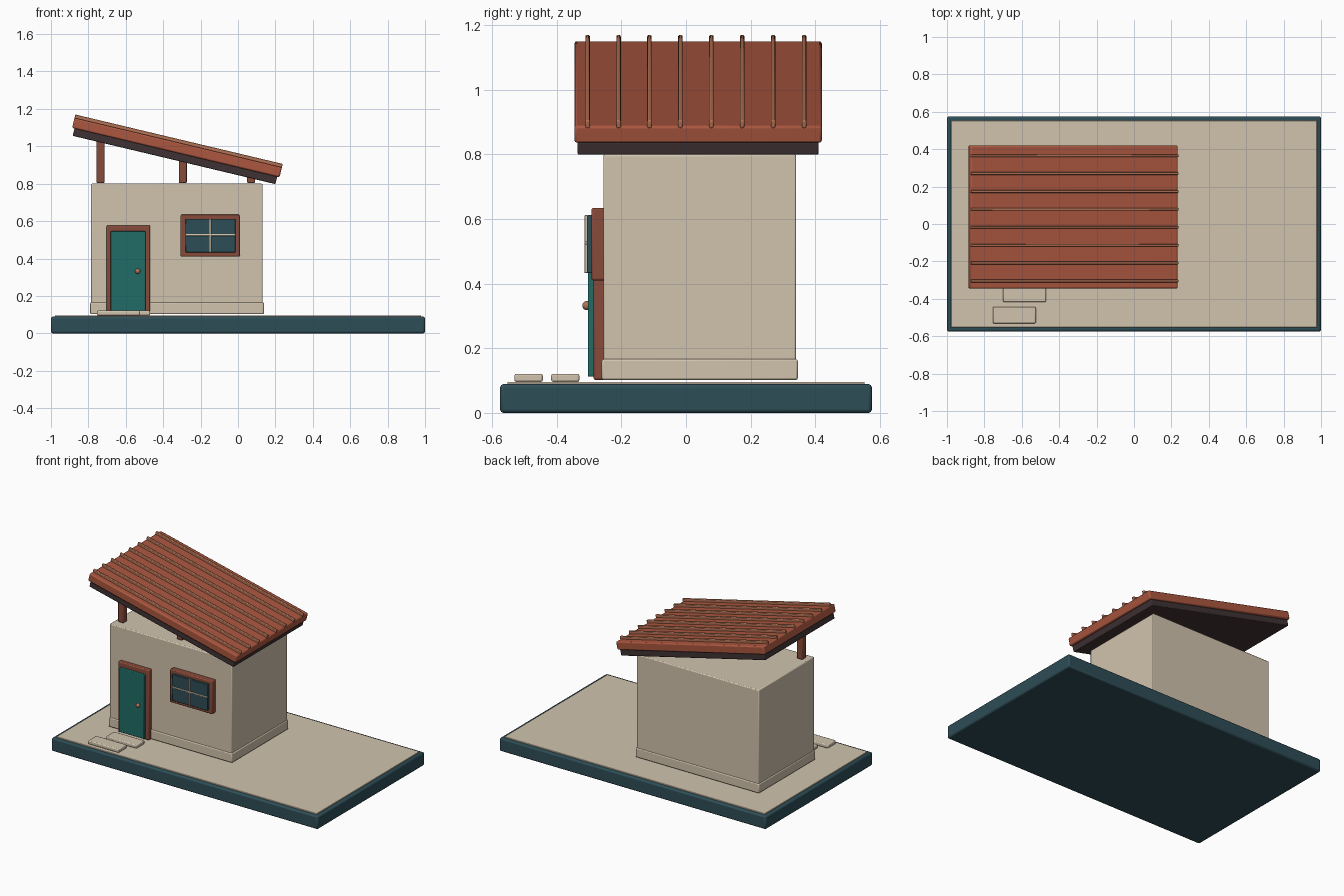
import bpy
import math
from mathutils import Matrix, Vector

if "Cube" in bpy.data.objects:
    bpy.data.objects.remove(bpy.data.objects["Cube"], do_unlink=True)


def material(name, rgb):
    mat = bpy.data.materials.new(name)
    mat.use_nodes = True
    mat.diffuse_color = (*rgb, 1)
    mat.node_tree.nodes["Principled BSDF"].inputs["Base Color"].default_value = (*rgb, 1)
    return mat


plaster = material("warm plaster", (0.64, 0.55, 0.42))
slate = material("dark slate", (0.027, 0.075, 0.095))
teal = material("teal paint", (0.015, 0.15, 0.135))
wood = material("brown wood", (0.25, 0.07, 0.042))
clay = material("clay red", (0.41, 0.095, 0.05))
copper = material("copper trim", (0.45, 0.17, 0.09))
under = material("dark eave", (0.05, 0.032, 0.034))


def smooth(obj):
    bpy.ops.object.select_all(action="DESELECT")
    obj.select_set(True)
    bpy.context.view_layer.objects.active = obj
    bpy.ops.object.shade_smooth_by_angle(angle=math.radians(35))


def box(name, x, y, z, mat, bevel=0.006, frame=None):
    """Bevelled box from its (min, max) range on each axis, optionally in a tilted frame."""
    ranges = (x, y, z)
    centre = Vector([(a + b) / 2 for a, b in ranges])
    size = Vector([b - a for a, b in ranges])
    bpy.ops.mesh.primitive_cube_add(size=1)
    obj = bpy.context.object
    obj.name = name
    obj.data.transform(Matrix.Diagonal((*size, 1)))
    obj.matrix_world = (frame or Matrix()) @ Matrix.Translation(centre)
    obj.data.materials.append(mat)
    if bevel:
        mod = obj.modifiers.new("soft edges", "BEVEL")
        mod.width = min(bevel, min(size) * 0.3)
        mod.segments = 2
    smooth(obj)
    return obj


# Ground
box("base", (-1, 1), (-0.575, 0.575), (0, 0.089), slate, 0.01)
box("yard", (-0.978, 0.978), (-0.553, 0.553), (0.08, 0.096), plaster, 0.003)

# Walls
box("walls", (-0.785, 0.132), (-0.256, 0.341), (0.104, 0.8), plaster)
box("plinth", (-0.79, 0.138), (-0.261, 0.346), (0.102, 0.166), plaster)

# Stepping stones
box("inner_step", (-0.7, -0.47), (-0.417, -0.33), (0.096, 0.121), plaster)
box("outer_step", (-0.755, -0.525), (-0.531, -0.443), (0.096, 0.121), plaster)

# Door
box("door_frame", (-0.702, -0.47), (-0.286, -0.25), (0.102, 0.577), wood)
box("door", (-0.681, -0.495), (-0.304, -0.28), (0.112, 0.546), teal, 0.004)
bpy.ops.mesh.primitive_uv_sphere_add(segments=20, ring_count=12, radius=0.014,
                                     location=(-0.536, -0.307, 0.332))
knob = bpy.context.object
knob.name = "door_knob"
knob.data.materials.append(copper)
smooth(knob)

# Window
box("window_frame", (-0.307, 0.01), (-0.293, -0.25), (0.41, 0.634), wood)
box("window_glass", (-0.281, -0.014), (-0.307, -0.285), (0.433, 0.612), slate, 0.003)
box("upright_bar", (-0.153, -0.143), (-0.314, -0.305), (0.433, 0.612), plaster, 0.002)
box("cross_bar", (-0.281, -0.014), (-0.314, -0.305), (0.521, 0.531), plaster, 0.002)

# Roof, built flat in a frame tilted down towards +x
tilt = math.radians(13.4)
roof = Matrix.Translation((-0.326, 0.0375, 0.993)) @ Matrix.Rotation(tilt, 4, "Y")
box("roof_slab", (-0.57, 0.57), (-0.383, 0.383), (-0.0275, 0.0275), clay, 0.008, roof)
box("eave_board", (-0.557, 0.557), (-0.373, 0.373), (-0.068, -0.026), under, 0.005, roof)
for i in range(8):
    y = -0.342 + i * 0.0957
    box(f"roof_rib_{i + 1}", (-0.57, 0.57), (y - 0.007, y + 0.007),
        (0.02, 0.046), copper, 0.004, roof)

# Posts between the front wall and the roof
for i, x in enumerate((-0.735, -0.295, 0.07)):
    top = 1.035 - (x + 0.735) * math.tan(tilt)
    box(f"roof_post_{i + 1}", (x - 0.021, x + 0.021), (-0.21, -0.168), (0.803, top), wood)
